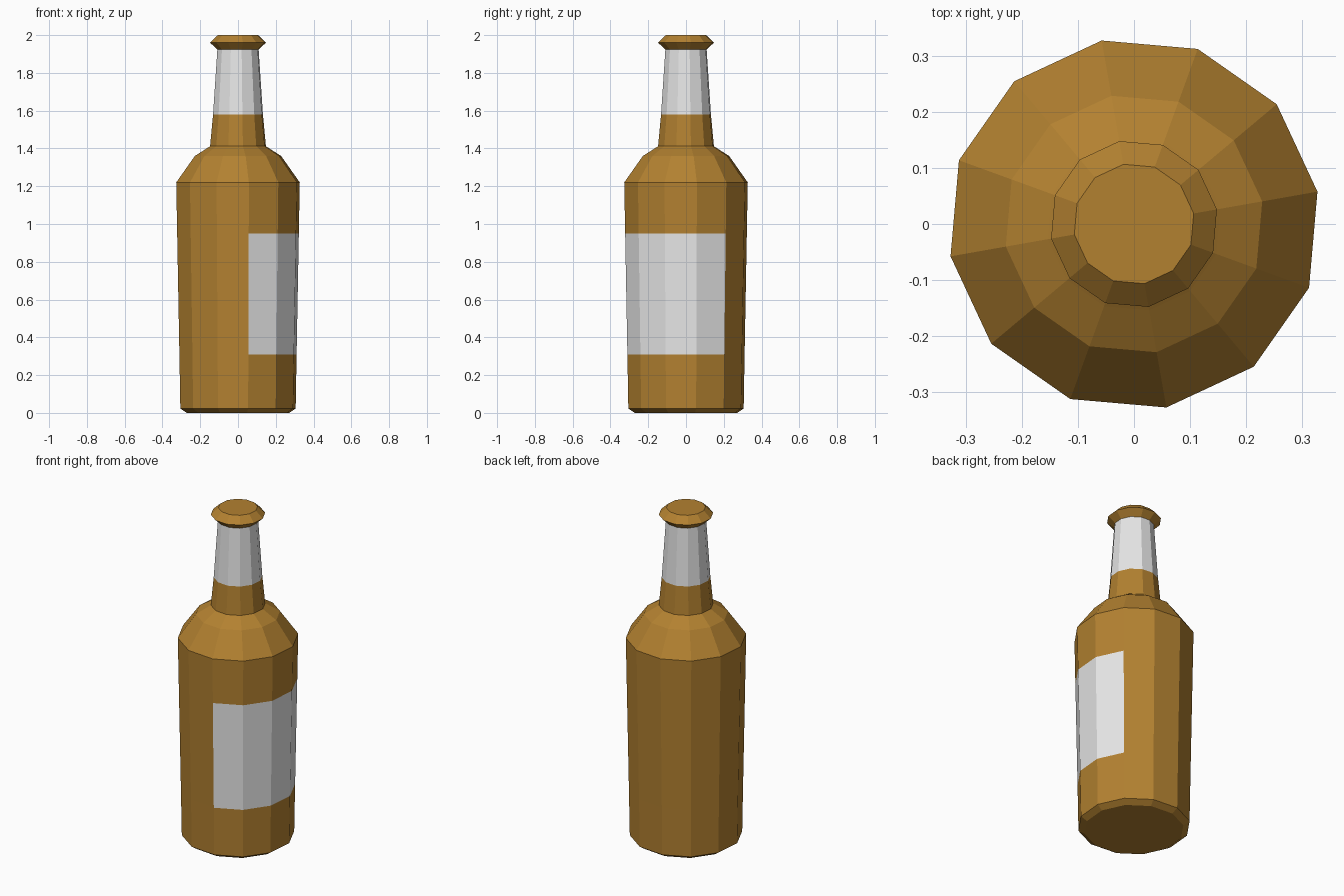
import bpy, bmesh
from math import cos, sin, radians

cube = bpy.data.objects.get("Cube")
if cube:
    bpy.data.objects.remove(cube, do_unlink=True)


def make_material(name, colour):
    mat = bpy.data.materials.new(name)
    mat.use_nodes = True
    mat.diffuse_color = colour
    bsdf = next(n for n in mat.node_tree.nodes if n.type == 'BSDF_PRINCIPLED')
    bsdf.inputs["Base Color"].default_value = colour
    return mat


amber = make_material("amber_glass", (0.45, 0.22, 0.03, 1))
paper = make_material("pale_label", (0.8, 0.8, 0.8, 1))

SIDES = 12
TURN = 10  # degrees the facets are rotated about the axis
LABEL_SIDES = {9, 10, 11, 0}


def lathe(name, profile, paint):
    """Spin (radius, height) points into a capped faceted solid.
    paint(band, side) gives each face's material slot."""
    bm = bmesh.new()
    rings = []
    for r, z in profile:
        angles = [radians(TURN + 360 * i / SIDES) for i in range(SIDES)]
        rings.append([bm.verts.new((r * cos(a), r * sin(a), z)) for a in angles])
    for band, (low, high) in enumerate(zip(rings, rings[1:])):
        for i in range(SIDES):
            j = (i + 1) % SIDES
            face = bm.faces.new((low[i], low[j], high[j], high[i]))
            face.material_index = paint(band, i)
    bm.faces.new(rings[0][::-1])
    bm.faces.new(rings[-1])
    mesh = bpy.data.meshes.new(name)
    bm.to_mesh(mesh)
    bm.free()
    mesh.materials.append(amber)
    mesh.materials.append(paper)
    obj = bpy.data.objects.new(name, mesh)
    bpy.context.collection.objects.link(obj)
    return obj


# Body, shoulder, neck and lip in one profile, from the base upwards
bottle_profile = [
    (0.275, 0.0), (0.31, 0.023),                    # base bevel
    (0.315, 0.31), (0.327, 0.95), (0.332, 1.22),    # body, label between
    (0.232, 1.36), (0.156, 1.408),                  # shoulder
    (0.150, 1.412), (0.134, 1.58), (0.111, 1.923),  # neck, wrapped at the top
    (0.150, 1.96), (0.108, 2.0),                    # lip
]
LABEL_BAND, WRAP_BAND = 2, 8


def bottle_paint(band, side):
    on_label = band == LABEL_BAND and side in LABEL_SIDES
    return 1 if on_label or band == WRAP_BAND else 0


lathe("bottle", bottle_profile, bottle_paint)
